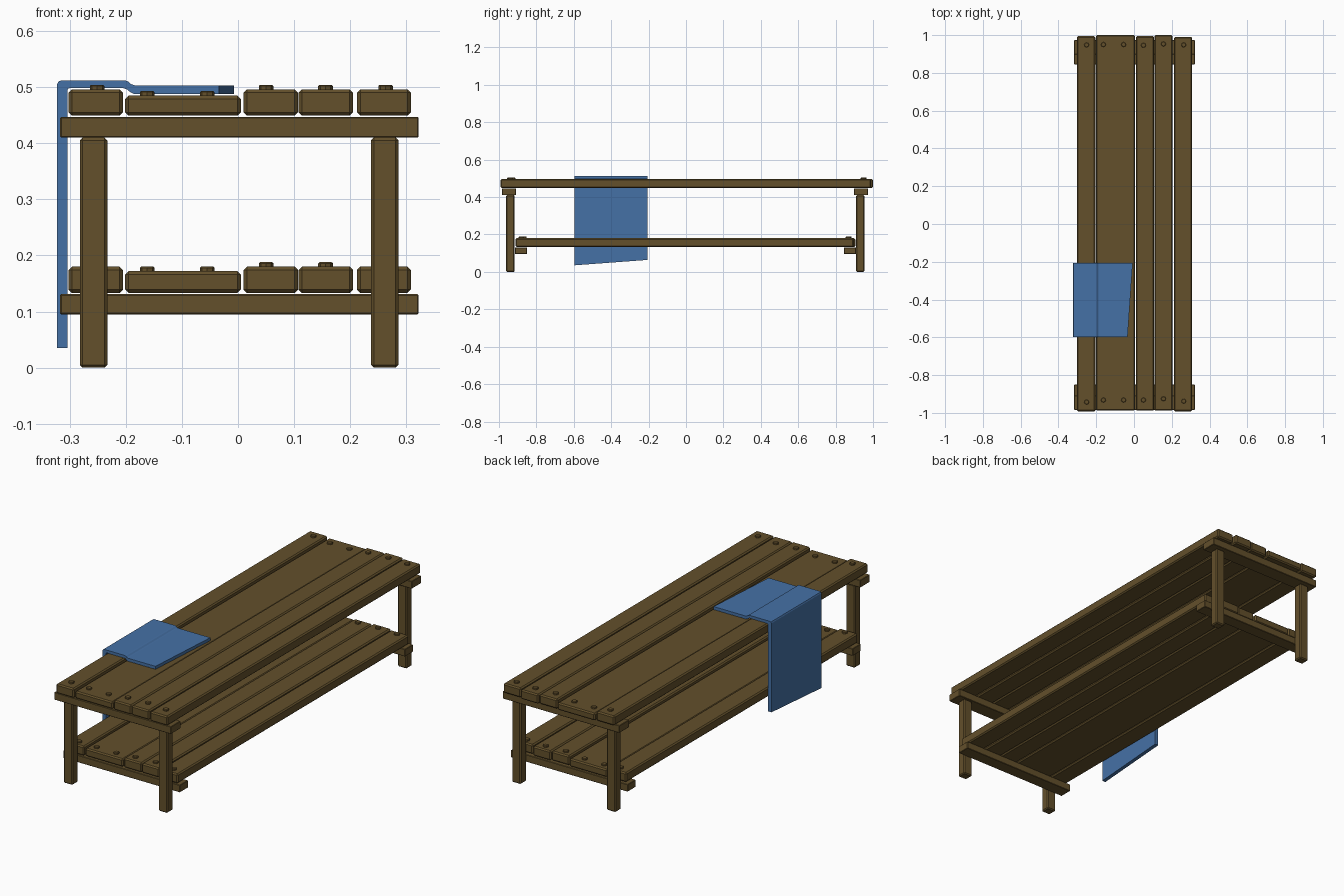
import bpy, bmesh

if "Cube" in bpy.data.objects:
    bpy.data.objects.remove(bpy.data.objects["Cube"])


def material(name, color):
    m = bpy.data.materials.new(name)
    m.diffuse_color = (*color, 1)
    m.use_nodes = True
    m.node_tree.nodes["Principled BSDF"].inputs["Base Color"].default_value = m.diffuse_color
    return m


WOOD = material("wood", (0.125, 0.08, 0.024))
CLOTH = material("blue_cloth", (0.06, 0.165, 0.38))


def finish(name, bm, mat):
    bmesh.ops.recalc_face_normals(bm, faces=bm.faces)
    me = bpy.data.meshes.new(name)
    bm.to_mesh(me)
    bm.free()
    me.materials.append(mat)
    ob = bpy.data.objects.new(name, me)
    bpy.context.collection.objects.link(ob)
    return ob


def box(name, x, y, z, bevel):
    """Chamfered box from (min, max) pairs."""
    bm = bmesh.new()
    bmesh.ops.create_cube(bm, size=1)
    for v in bm.verts:
        v.co = [r[0] + (c + 0.5) * (r[1] - r[0]) for c, r in zip(v.co, (x, y, z))]
    bmesh.ops.bevel(bm, geom=bm.edges[:], offset=bevel, segments=1, affect='EDGES')
    return finish(name, bm, WOOD)


def bolt(name, x, y, z):
    """Eight-sided bolt head with a chamfered top, sunk a little into its plank."""
    bm = bmesh.new()
    bmesh.ops.create_cone(bm, cap_ends=True, segments=8, radius1=0.013, radius2=0.013, depth=0.02)
    rim = [e for e in bm.edges if all(v.co.z > 0 for v in e.verts)]
    bmesh.ops.bevel(bm, geom=rim, offset=0.002, segments=1, affect='EDGES')
    bmesh.ops.translate(bm, verts=bm.verts, vec=(x, y, z - 0.002))
    return finish(name, bm, WOOD)


# Planks: x range, top thickness, shelf thickness, y offset, bolt x, bolt y back / front
PLANKS = [
    ((-0.302, -0.205), 0.047, 0.047, (0.994, -0.992), (-0.251,), 0.948, -0.943),
    ((-0.201, 0.005), 0.036, 0.039, (1.0, -0.988), (-0.162, -0.055), 0.950, -0.932),
    ((0.010, 0.107), 0.047, 0.047, (0.994, -0.988), (0.050,), 0.946, -0.932),
    ((0.108, 0.205), 0.047, 0.047, (1.0, -0.988), (0.156,), 0.953, -0.925),
    ((0.212, 0.308), 0.047, 0.047, (0.990, -0.992), (0.263,), 0.948, -0.938),
]
for i, (xr, t_top, t_low, (yb, yf), bolts, by, fy) in enumerate(PLANKS, 1):
    # Seat plank, and a shelf plank that stops between the legs
    for part, z, t, cut_b, cut_f in (("seat", 0.449, t_top, 0, 0), ("shelf", 0.133, t_low, 0.095, 0.08)):
        box(f"{part}_plank_{i}", xr, (yf + cut_f, yb - cut_b), (z, z + t), 0.006)
        for j, bx in enumerate(bolts, 1):
            bolt(f"{part}_bolt_back_{i}_{j}", bx, by - cut_b + 0.015 * (cut_b > 0), z + t)
            bolt(f"{part}_bolt_front_{i}_{j}", bx, fy + cut_f - 0.02 * (cut_f > 0), z + t)

# Cross beams and legs at each end
ENDS = [("front", (-0.984, -0.909), (-0.914, -0.850), (-0.962, -0.916)),
        ("back", (0.898, 0.973), (0.845, 0.909), (0.909, 0.954))]
for end, top, low, leg in ENDS:
    box(f"{end}_seat_beam", (-0.317, 0.322), top, (0.410, 0.447), 0.002)
    box(f"{end}_shelf_beam", (-0.317, 0.322), low, (0.095, 0.131), 0.002)
    for side, xr in (("left", (-0.282, -0.233)), ("right", (0.237, 0.286))):
        box(f"{end}_{side}_leg", xr, leg, (0.0, 0.410), 0.005)

# Folded cloth over the left edge: outer then inner outline in x, z
OUTLINE = [(-0.323, 0.035), (-0.323, 0.504), (-0.320, 0.510), (-0.314, 0.512),
           (-0.202, 0.512), (-0.196, 0.510), (-0.190, 0.505), (-0.184, 0.503),
           (-0.034, 0.503), (-0.034, 0.488), (-0.186, 0.488), (-0.192, 0.491),
           (-0.198, 0.496), (-0.204, 0.498), (-0.300, 0.498), (-0.303, 0.497),
           (-0.304, 0.493), (-0.304, 0.035)]
bm = bmesh.new()
front = bm.faces.new([bm.verts.new((x, -0.597, z)) for x, z in OUTLINE])
back = bmesh.ops.extrude_face_region(bm, geom=[front], use_keep_orig=True)["geom"]
for v in back:
    if isinstance(v, bmesh.types.BMVert):
        v.co.y = -0.206
        # Slanted hems at both ends
        if v.co.x > -0.05:
            v.co.x += 0.027
        if v.co.z < 0.1:
            v.co.z += 0.029
finish("draped_cloth", bm, CLOTH)
